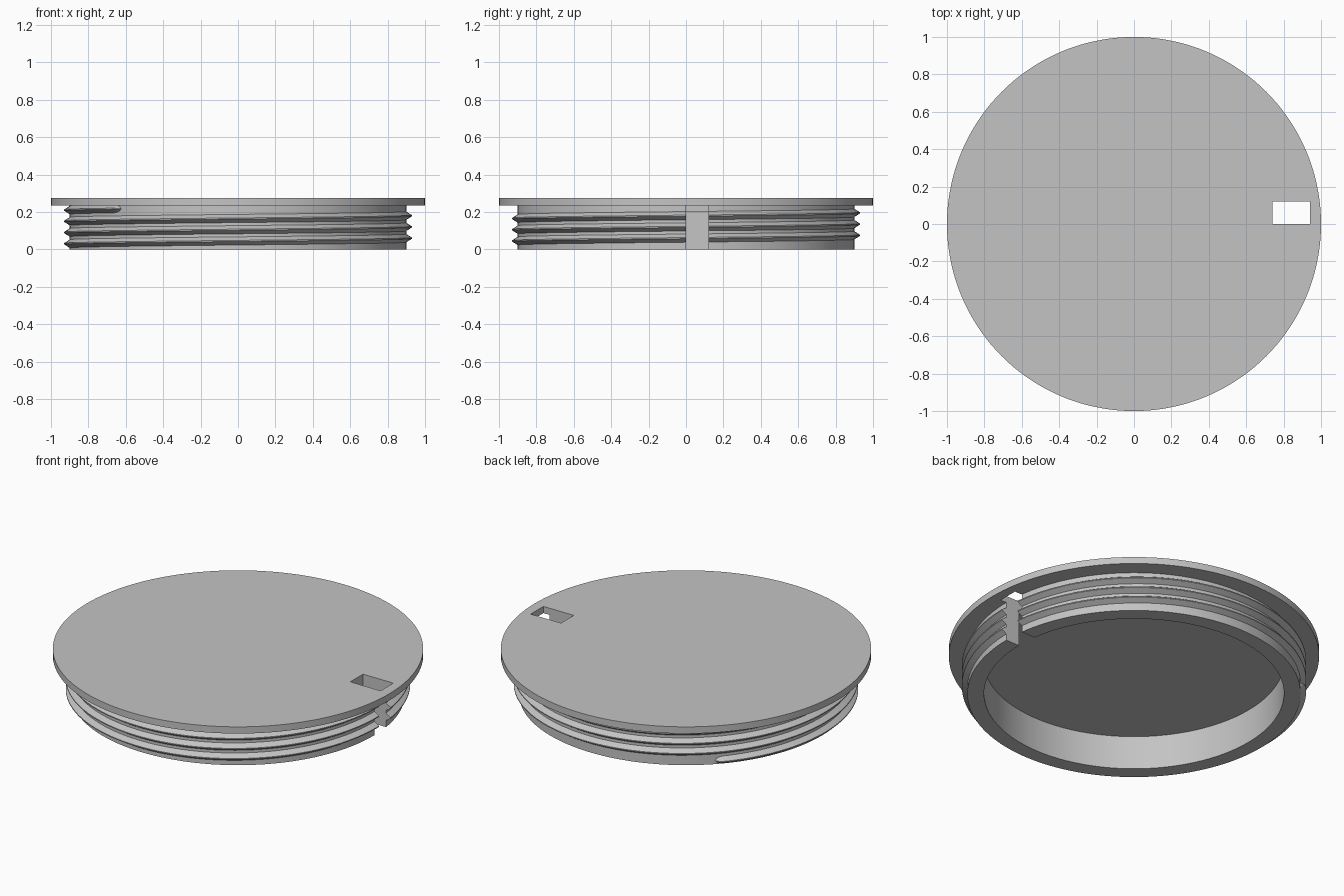
import bpy, bmesh, math
from mathutils import Vector

if "Cube" in bpy.data.objects:
    bpy.data.objects.remove(bpy.data.objects["Cube"], do_unlink=True)

SEG = 144
FLANGE_R, COLLAR_R, BORE_R, CREST_R = 1.0, 0.9, 0.81, 0.93
TOP, FLANGE_Z, FLOOR_Z = 0.275, 0.235, 0.2
PITCH, HALF_BASE, HALF_CREST = 0.06, 0.0225, 0.003

grey = bpy.data.materials.new("plain grey")
grey.use_nodes = True
colour = (0.55, 0.55, 0.55, 1)
grey.diffuse_color = colour
grey.node_tree.nodes["Principled BSDF"].inputs["Base Color"].default_value = colour


def make_object(name, bm):
    bmesh.ops.recalc_face_normals(bm, faces=bm.faces)
    mesh = bpy.data.meshes.new(name)
    bm.to_mesh(mesh)
    bm.free()
    mesh.materials.append(grey)
    obj = bpy.data.objects.new(name, mesh)
    bpy.context.collection.objects.link(obj)
    return obj


def select_only(obj):
    bpy.ops.object.select_all(action='DESELECT')
    obj.select_set(True)
    bpy.context.view_layer.objects.active = obj


# Lid body: flange, collar and hollow underside turned from one profile
def build_body():
    profile = [(0, TOP), (FLANGE_R, TOP), (FLANGE_R, FLANGE_Z),
               (COLLAR_R, FLANGE_Z), (COLLAR_R, 0), (BORE_R, 0),
               (BORE_R, FLOOR_Z), (0, FLOOR_Z)]
    bm = bmesh.new()
    verts = [bm.verts.new((r, 0, z)) for r, z in profile]
    edges = [bm.edges.new(pair) for pair in zip(verts, verts[1:])]
    bmesh.ops.spin(bm, geom=verts + edges, cent=(0, 0, 0), axis=(0, 0, 1),
                   angle=math.tau, steps=SEG)
    bmesh.ops.remove_doubles(bm, verts=bm.verts, dist=1e-5)
    # Merge each flat fan into one disc
    for z in (TOP, FLOOR_Z):
        fan = [f for f in bm.faces if all(abs(v.co.z - z) < 1e-5 for v in f.verts)]
        bmesh.ops.dissolve_faces(bm, faces=fan, use_verts=True)
    return make_object("lid_body", bm)


# Screw thread: a ridge swept up the collar, with rounded ends
def build_thread():
    start, end, taper = math.radians(135), math.radians(1306), math.radians(4)
    base_z = 0.03 - PITCH / 2            # ridge height at angle zero
    fine = [taper * k / 6 for k in range(6)]
    steps = int((end - start - 2 * taper) / math.tau * SEG)
    middle = [start + taper + (end - start - 2 * taper) * k / steps
              for k in range(steps + 1)]
    angles = [start + a for a in fine] + middle + [end - a for a in reversed(fine)]
    bm = bmesh.new()
    rings = []
    for a in angles:
        t = min(1, (a - start) / taper, (end - a) / taper)
        s = max(0.05, math.sqrt(max(0, 1 - (1 - t) ** 2)))
        z = base_z + PITCH * a / math.tau
        crest = COLLAR_R + (CREST_R - COLLAR_R) * s
        root = COLLAR_R - 0.001
        section = [(root - 0.006, -HALF_BASE), (root, -HALF_BASE),
                   (crest, -HALF_CREST), (crest, HALF_CREST),
                   (root, HALF_BASE), (root - 0.006, HALF_BASE)]
        rings.append([bm.verts.new((r * math.cos(a), r * math.sin(a), z + h * s))
                      for r, h in section])
    for low, high in zip(rings, rings[1:]):
        for i in range(len(low)):
            j = (i + 1) % len(low)
            bm.faces.new((low[i], low[j], high[j], high[i]))
    bm.faces.new(rings[0])
    bm.faces.new(list(reversed(rings[-1])))
    return make_object("screw_thread", bm)


# Slot: a rectangular notch through the flange, collar and thread
def build_slot_cutter():
    bm = bmesh.new()
    bmesh.ops.create_cube(bm, size=1)
    bmesh.ops.scale(bm, vec=(0.2, 0.12, 1), verts=bm.verts)
    bmesh.ops.translate(bm, vec=Vector((0.84, 0.06, 0.1)), verts=bm.verts)
    cutter = make_object("slot_cutter", bm)
    cutter.hide_render = True
    return cutter


parts = [build_body(), build_thread()]
cutter = build_slot_cutter()
for part in parts:
    select_only(part)
    cut = part.modifiers.new("slot", 'BOOLEAN')
    cut.operation = 'DIFFERENCE'
    cut.solver = 'EXACT'
    cut.object = cutter
    bpy.ops.object.modifier_apply(modifier=cut.name)
    bpy.ops.object.shade_smooth_by_angle(angle=math.radians(25))
bpy.data.objects.remove(cutter, do_unlink=True)
